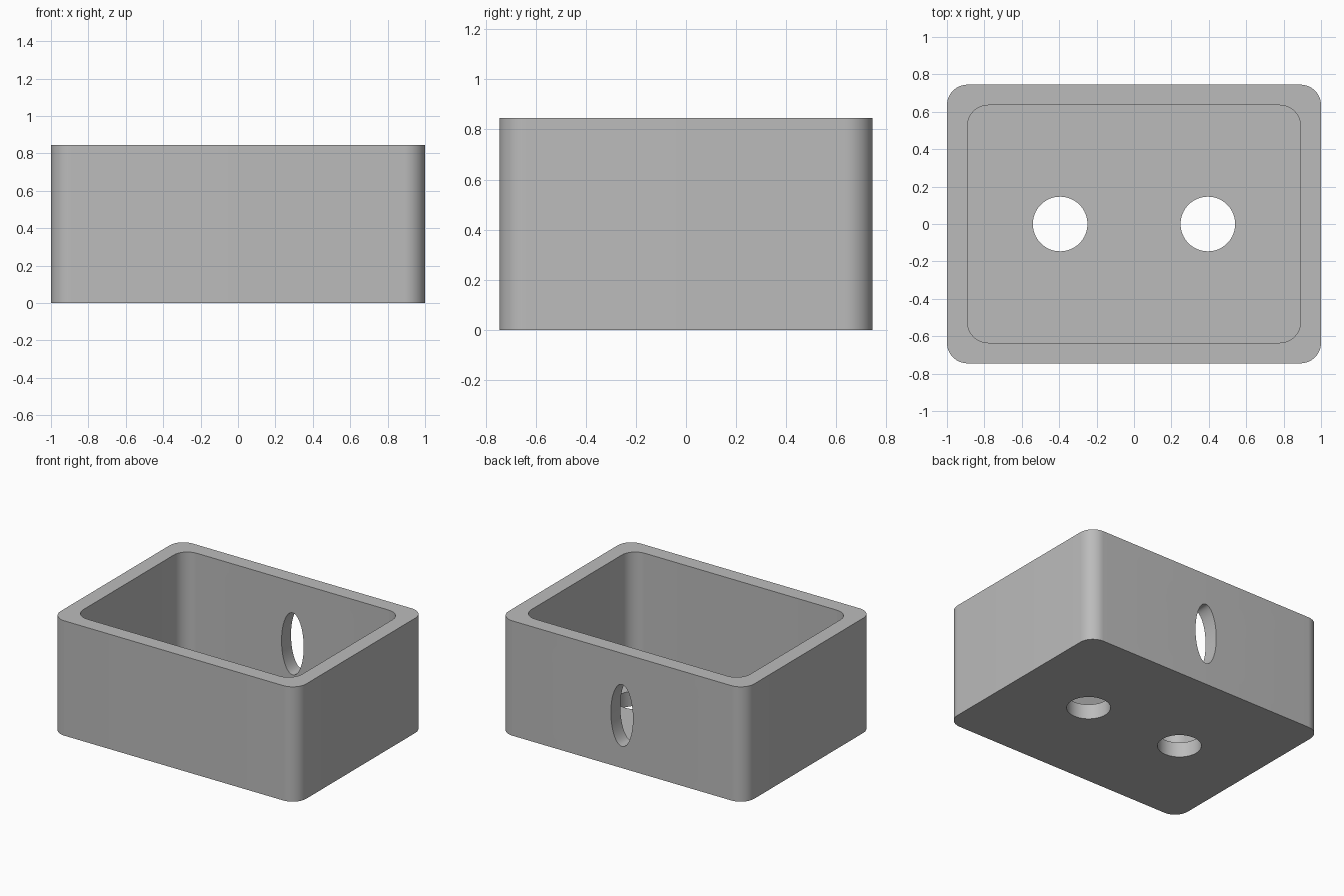
import bpy, bmesh, math
from mathutils import Matrix, Vector

WIDTH, DEPTH, HEIGHT = 2.0, 1.49, 0.845
WALL, RADIUS = 0.11, 0.11

old = bpy.data.objects.get("Cube")
if old:
    bpy.data.objects.remove(old, do_unlink=True)

grey = bpy.data.materials.new("plain_grey")
grey.use_nodes = True
colour = (0.5, 0.5, 0.5, 1)
grey.diffuse_color = colour
grey.node_tree.nodes["Principled BSDF"].inputs["Base Color"].default_value = colour


def rounded_outline(width, depth, radius, steps=12):
    """Closed loop of a rectangle with round corners."""
    points = []
    for i, (sx, sy) in enumerate([(1, 1), (-1, 1), (-1, -1), (1, -1)]):
        cx, cy = sx * (width / 2 - radius), sy * (depth / 2 - radius)
        for k in range(steps + 1):
            a = math.pi / 2 * (i + k / steps)
            points.append((cx + radius * math.cos(a), cy + radius * math.sin(a)))
    return points


def ellipse_outline(rx, ry, steps=64):
    angles = [2 * math.pi * k / steps for k in range(steps)]
    return [(rx * math.cos(a), ry * math.sin(a)) for a in angles]


def prism(name, outline, bottom, top, matrix=Matrix()):
    """Extrude an outline along z, then place it with a matrix."""
    bm = bmesh.new()
    base = bm.faces.new([bm.verts.new((x, y, bottom)) for x, y in outline])
    side = bmesh.ops.extrude_face_region(bm, geom=[base])["geom"]
    moved = [v for v in side if isinstance(v, bmesh.types.BMVert)]
    bmesh.ops.translate(bm, verts=moved, vec=(0, 0, top - bottom))
    bmesh.ops.recalc_face_normals(bm, faces=bm.faces)
    bm.transform(matrix)
    mesh = bpy.data.meshes.new(name)
    bm.to_mesh(mesh)
    bm.free()
    mesh.materials.append(grey)
    obj = bpy.data.objects.new(name, mesh)
    bpy.context.collection.objects.link(obj)
    return obj


def cut(target, cutter):
    """Subtract the cutter and discard it."""
    cutter.hide_render = True
    bpy.context.view_layer.objects.active = target
    mod = target.modifiers.new("cut", "BOOLEAN")
    mod.operation, mod.solver, mod.object = "DIFFERENCE", "EXACT", cutter
    bpy.ops.object.modifier_apply(modifier=mod.name)
    bpy.data.objects.remove(cutter, do_unlink=True)


# Open box with rounded corners
box = prism("open_box", rounded_outline(WIDTH, DEPTH, RADIUS), 0, HEIGHT)
inner = rounded_outline(WIDTH - 2 * WALL, DEPTH - 2 * WALL, RADIUS)
cut(box, prism("cavity_cutter", inner, WALL, HEIGHT + 0.2))

# Two round holes through the floor
for side in (-1, 1):
    place = Matrix.Translation(Vector((side * 0.395, 0, 0)))
    cut(box, prism("floor_hole_cutter", ellipse_outline(0.146, 0.146), -0.1, 0.3, place))

# Upright oval opening through the back wall
place = Matrix.Translation(Vector((0, DEPTH / 2, 0.387))) @ Matrix.Rotation(math.pi / 2, 4, "X")
cut(box, prism("back_hole_cutter", ellipse_outline(0.09, 0.228), -0.2, 0.2, place))

# Smooth curved walls, sharp rims
bpy.ops.object.select_all(action="DESELECT")
box.select_set(True)
bpy.context.view_layer.objects.active = box
bpy.ops.object.shade_smooth_by_angle(angle=math.radians(30))
